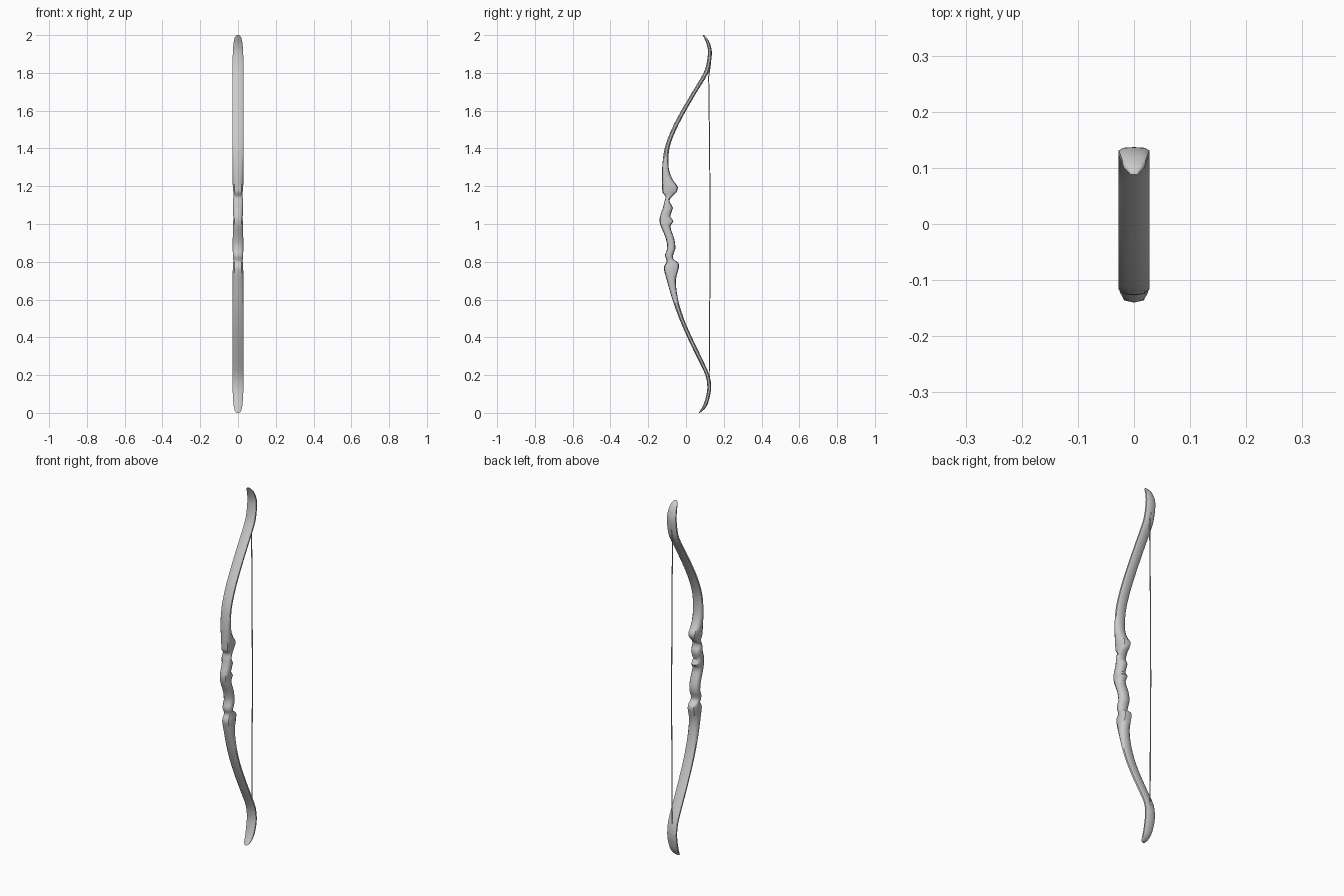
import bpy, bmesh, math

if "Cube" in bpy.data.objects:
    bpy.data.objects.remove(bpy.data.objects["Cube"])

# Side profile of the bow: height, front edge y, back edge y
PROFILE = [
    (0.0, .068, .073), (.02, .080, .098), (.05, .095, .116), (.1, .109, .129),
    (.14, .113, .133), (.2, .103, .124), (.3, .055, .079), (.4, .007, .031),
    (.5, -.036, -.012), (.6, -.072, -.042), (.7, -.101, -.054),
    (.75, -.115, -.043), (.775, -.117, -.037), (.797, -.104, -.042),
    (.812, -.104, -.066), (.835, -.112, -.068), (.87, -.099, -.056),
    (.92, -.106, -.062), (.99, -.134, -.083), (1.015, -.14, -.066),
    (1.04, -.138, -.084), (1.085, -.122, -.069), (1.12, -.114, -.088),
    (1.145, -.108, -.074), (1.165, -.124, -.052), (1.195, -.126, -.043),
    (1.22, -.127, -.06), (1.25, -.127, -.078), (1.3, -.126, -.092),
    (1.4, -.113, -.088), (1.5, -.077, -.052), (1.6, -.025, .0),
    (1.7, .034, .058), (1.8, .093, .118), (1.85, .109, .131),
    (1.9, .116, .137), (1.93, .115, .134), (1.97, .103, .121), (2.0, .088, .096),
]


def half_width(z):
    # Rounded tips, slightly waisted grip
    end = min(z, 2 - z)
    w = .028
    if end < .12:
        w *= .3 + .7 * math.sqrt(max(0, 1 - (1 - end / .12) ** 2))
    for c, r, d in ((1.03, .06, .003), (1.155, .03, .004), (.805, .03, .003)):
        w -= d * math.exp(-((z - c) / r) ** 2)
    return w


def slope(i, k):
    a, b = PROFILE[max(i - 1, 0)], PROFILE[min(i + 1, len(PROFILE) - 1)]
    return (b[k] - a[k]) / (b[0] - a[0])


def stations():
    # Smooth the profile with Hermite interpolation along z
    out = []
    for i in range(len(PROFILE) - 1):
        p, q = PROFILE[i], PROFILE[i + 1]
        h = q[0] - p[0]
        n = 3 if h > .06 else 2
        for j in range(n):
            t = j / n
            ys = []
            for k in (1, 2):
                ys.append((2*t**3 - 3*t*t + 1) * p[k] + (t**3 - 2*t*t + t) * h * slope(i, k)
                          + (3*t*t - 2*t**3) * q[k] + (t**3 - t*t) * h * slope(i + 1, k))
            out.append((p[0] + h * t, ys[0], ys[1]))
    return out + [PROFILE[-1]]


# Cross-section in unit coordinates
SECTION = [(1, -.4), (1, .4), (.7, .88), (0, 1), (-.7, .88),
           (-1, .4), (-1, -.4), (-.7, -.88), (0, -1), (.7, -.88)]


def loft(name, rings, angle):
    bm = bmesh.new()
    loops = [[bm.verts.new(co) for co in ring] for ring in rings]
    n = len(loops[0])
    for a, b in zip(loops, loops[1:]):
        for i in range(n):
            bm.faces.new((a[i], a[(i + 1) % n], b[(i + 1) % n], b[i]))
    bm.faces.new(loops[0][::-1])
    bm.faces.new(loops[-1])
    bmesh.ops.recalc_face_normals(bm, faces=bm.faces)
    mesh = bpy.data.meshes.new(name)
    bm.to_mesh(mesh)
    bm.free()
    ob = bpy.data.objects.new(name, mesh)
    bpy.context.collection.objects.link(ob)
    bpy.ops.object.select_all(action='DESELECT')
    ob.select_set(True)
    bpy.context.view_layer.objects.active = ob
    bpy.ops.object.shade_smooth_by_angle(angle=math.radians(angle))
    return ob


# Bow body: limbs and carved grip in one piece
rings = []
for z, f, b in stations():
    w, c, d = half_width(z), (f + b) / 2, (b - f) / 2
    rings.append([(u * w, c + v * d, z) for u, v in SECTION])
loft("bow_body", rings, 50)

# Bowstring, resting on the back of each limb
STRING = [(.14, .131), (.2, .123), (.5, .125), (.9, .128), (1.4, .125), (1.78, .12), (1.85, .130)]
R = .003
loft("bowstring", [[(R * math.cos(a * math.pi / 3), y + R * math.sin(a * math.pi / 3), z)
                    for a in range(6)] for z, y in STRING], 60)
